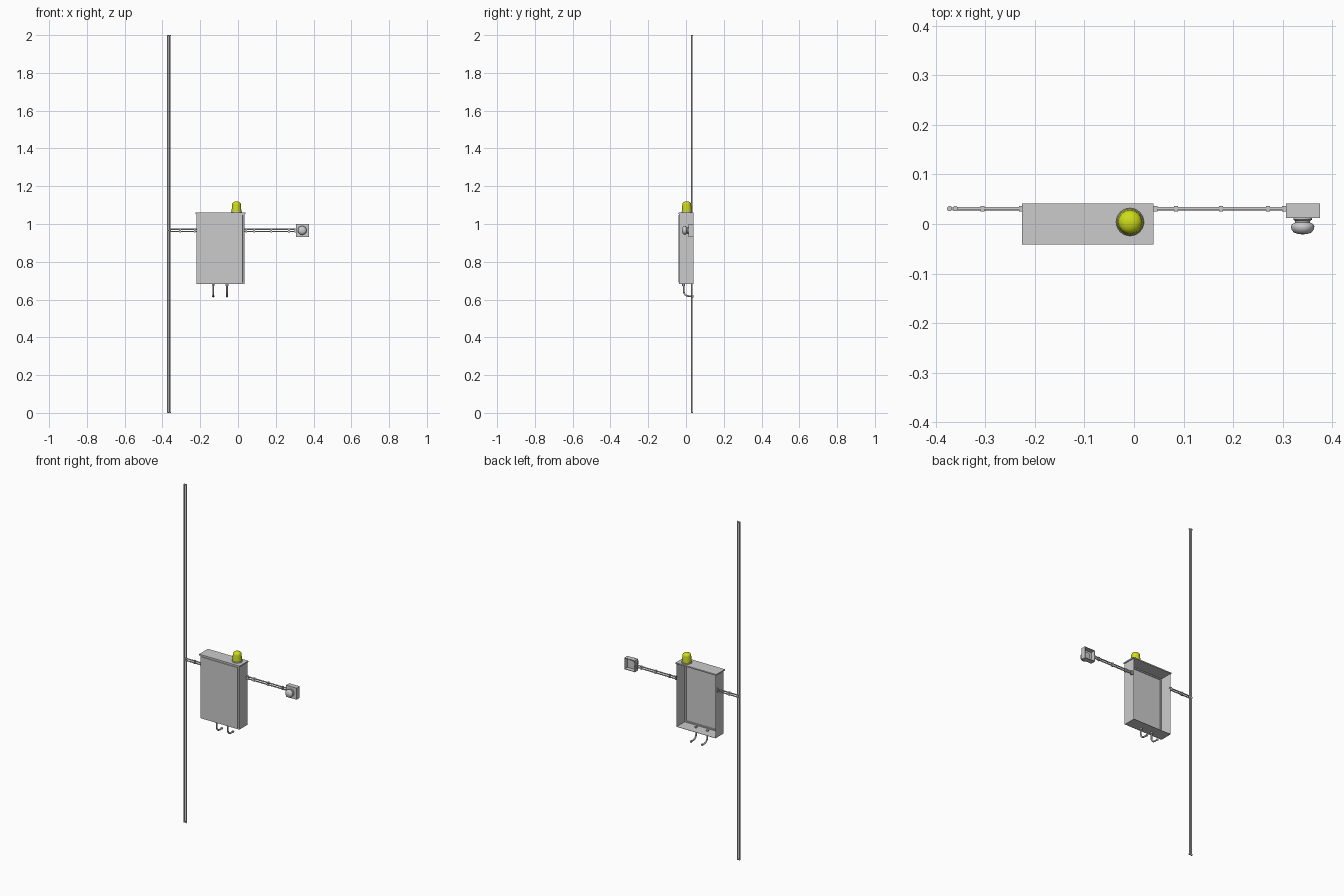
import bpy, bmesh, math
from mathutils import Vector

if "Cube" in bpy.data.objects:
    bpy.data.objects.remove(bpy.data.objects["Cube"])

PIPE_Y, RUN_Z = 0.031, 0.966


def finish(name, bm, smooth=False):
    me = bpy.data.meshes.new(name)
    bm.to_mesh(me)
    bm.free()
    ob = bpy.data.objects.new(name, me)
    bpy.context.collection.objects.link(ob)
    if smooth:
        bpy.ops.object.select_all(action='DESELECT')
        ob.select_set(True)
        bpy.context.view_layer.objects.active = ob
        bpy.ops.object.shade_smooth_by_angle(angle=math.radians(40))
    return ob


def box_mesh(lo, hi):
    bm = bmesh.new()
    bmesh.ops.create_cube(bm, size=1)
    lo, hi = Vector(lo), Vector(hi)
    for v in bm.verts:
        v.co = Vector([(lo[i] + hi[i]) / 2 + v.co[i] * (hi[i] - lo[i]) for i in range(3)])
    return bm


def box(name, lo, hi):
    return finish(name, box_mesh(lo, hi))


def open_shell(name, lo, hi, inset, raise_by, wall):
    """Thin-walled box with an open back and a raised panel on its front."""
    bm = box_mesh(lo, hi)
    bm.normal_update()
    back = [f for f in bm.faces if f.normal.y > 0.9]
    front = [f for f in bm.faces if f.normal.y < -0.9]
    bmesh.ops.delete(bm, geom=back, context='FACES_ONLY')
    if inset:
        bmesh.ops.inset_region(bm, faces=front, thickness=inset)
        bmesh.ops.inset_region(bm, faces=front, thickness=0.001, depth=raise_by)
    ob = finish(name, bm)
    mod = ob.modifiers.new("wall", 'SOLIDIFY')
    mod.thickness, mod.offset = wall, -1
    return ob


def tube(name, points, radius, sides=12):
    """Round tube swept along points that stay in one plane."""
    pts = [Vector(p) for p in points]
    bm, rings = bmesh.new(), []
    for i, p in enumerate(pts):
        t = (pts[min(i + 1, len(pts) - 1)] - pts[max(i - 1, 0)]).normalized()
        u = t.cross(Vector((1, 0, 0)) if abs(t.x) < 0.9 else Vector((0, 1, 0))).normalized()
        w = t.cross(u)
        rings.append([bm.verts.new(p + radius * (u * math.cos(a) + w * math.sin(a)))
                      for a in (2 * math.pi * k / sides for k in range(sides))])
    for a, b in zip(rings, rings[1:]):
        for k in range(sides):
            j = (k + 1) % sides
            bm.faces.new((a[k], a[j], b[j], b[k]))
    bm.faces.new(rings[0])
    bm.faces.new(rings[-1])
    bmesh.ops.recalc_face_normals(bm, faces=bm.faces)
    return finish(name, bm, True)


def lathe(name, profile, loc, rot_x=0, sides=32):
    """Turned part from (radius, height) points, starting and ending on the axis."""
    bm = bmesh.new()
    vs = [bm.verts.new((r, 0, z)) for r, z in profile]
    edges = [bm.edges.new(e) for e in zip(vs, vs[1:])]
    bmesh.ops.spin(bm, geom=vs + edges, cent=(0, 0, 0), axis=(0, 0, 1),
                   angle=2 * math.pi, steps=sides, use_duplicate=False)
    bmesh.ops.remove_doubles(bm, verts=bm.verts, dist=1e-5)
    bmesh.ops.recalc_face_normals(bm, faces=bm.faces)
    ob = finish(name, bm, True)
    ob.location, ob.rotation_euler.x = loc, rot_x
    return ob


# Cabinet: open-backed body with raised door, and overhanging lid
open_shell("cabinet_body", (-0.221, -0.036, 0.682), (0.034, 0.040, 1.056), 0.012, 0.003, 0.002)
box("cabinet_lid", (-0.226, -0.041, 1.054), (0.039, 0.041, 1.061))

# Beacon: grey seat and coloured lens
LAMP = (-0.008, 0.004, 1.061)
lathe("beacon_base", [(0, 0), (0.028, 0), (0.028, 0.004), (0.026, 0.006), (0, 0.006)], LAMP)
lens = lathe("beacon_lens", [(0, 0.004), (0.026, 0.004), (0.0235, 0.042)] +
             [(0.0235 * math.cos(a), 0.042 + 0.017 * math.sin(a))
              for a in (math.radians(15 * k) for k in range(1, 6))] + [(0, 0.059)], LAMP)
mat = bpy.data.materials.new("lens_yellow")
mat.diffuse_color = (0.62, 0.72, 0.01, 1)
mat.use_nodes = True
mat.node_tree.nodes["Principled BSDF"].inputs["Base Color"].default_value = mat.diffuse_color
lens.data.materials.append(mat)

# Twin conduits: tall riser pair, and side runs with collars
for n, d in enumerate((-0.0058, 0.0058)):
    x, z = -0.366 + d, RUN_Z + d
    tube(f"riser_{n}", [(x, PIPE_Y, 0), (x, PIPE_Y, 2)], 0.004)
    for k, zc in enumerate((0.003, RUN_Z, 1.997)):
        tube(f"riser_collar_{n}_{k}", [(x, PIPE_Y, zc - 0.003), (x, PIPE_Y, zc + 0.003)], 0.0053)
    tube(f"left_run_{n}", [(-0.366, PIPE_Y, z), (-0.219, PIPE_Y, z)], 0.0035)
    tube(f"right_run_{n}", [(0.032, PIPE_Y, z), (0.308, PIPE_Y, z)], 0.0035)
for n, x in enumerate((-0.305, -0.228, 0.043, 0.085, 0.175, 0.27, 0.302)):
    box(f"run_clip_{n}", (x - 0.004, PIPE_Y - 0.0055, RUN_Z - 0.0105),
        (x + 0.004, PIPE_Y + 0.0055, RUN_Z + 0.0105))

# Push button station
open_shell("button_box", (0.306, 0.012, 0.932), (0.375, 0.041, 1.0), 0, 0, 0.004)
lathe("push_button", [(0, -0.008), (0.019, -0.008), (0.019, 0.003), (0.015, 0.006),
                      (0.015, 0.009), (0.022, 0.013), (0.0235, 0.017), (0.0225, 0.023),
                      (0.018, 0.029), (0.010, 0.032), (0, 0.033)],
      (0.34, 0.012, 0.966), math.pi / 2)

# Cables leaving the cabinet floor and bending to the back
for n, x in enumerate((-0.131, -0.058)):
    bend = [(x, 0.016 - 0.028 * math.cos(a), 0.645 - 0.027 * math.sin(a))
            for a in (math.radians(15 * k) for k in range(7))]
    tube(f"cable_{n}", [(x, -0.012, 0.688)] + bend + [(x, 0.036, 0.618)], 0.0045)
    tube(f"cable_nut_{n}", [(x, -0.012, 0.672), (x, -0.012, 0.689)], 0.008, 6)
    tube(f"cable_end_{n}", [(x, 0.032, 0.618), (x, 0.039, 0.618)], 0.0065)
